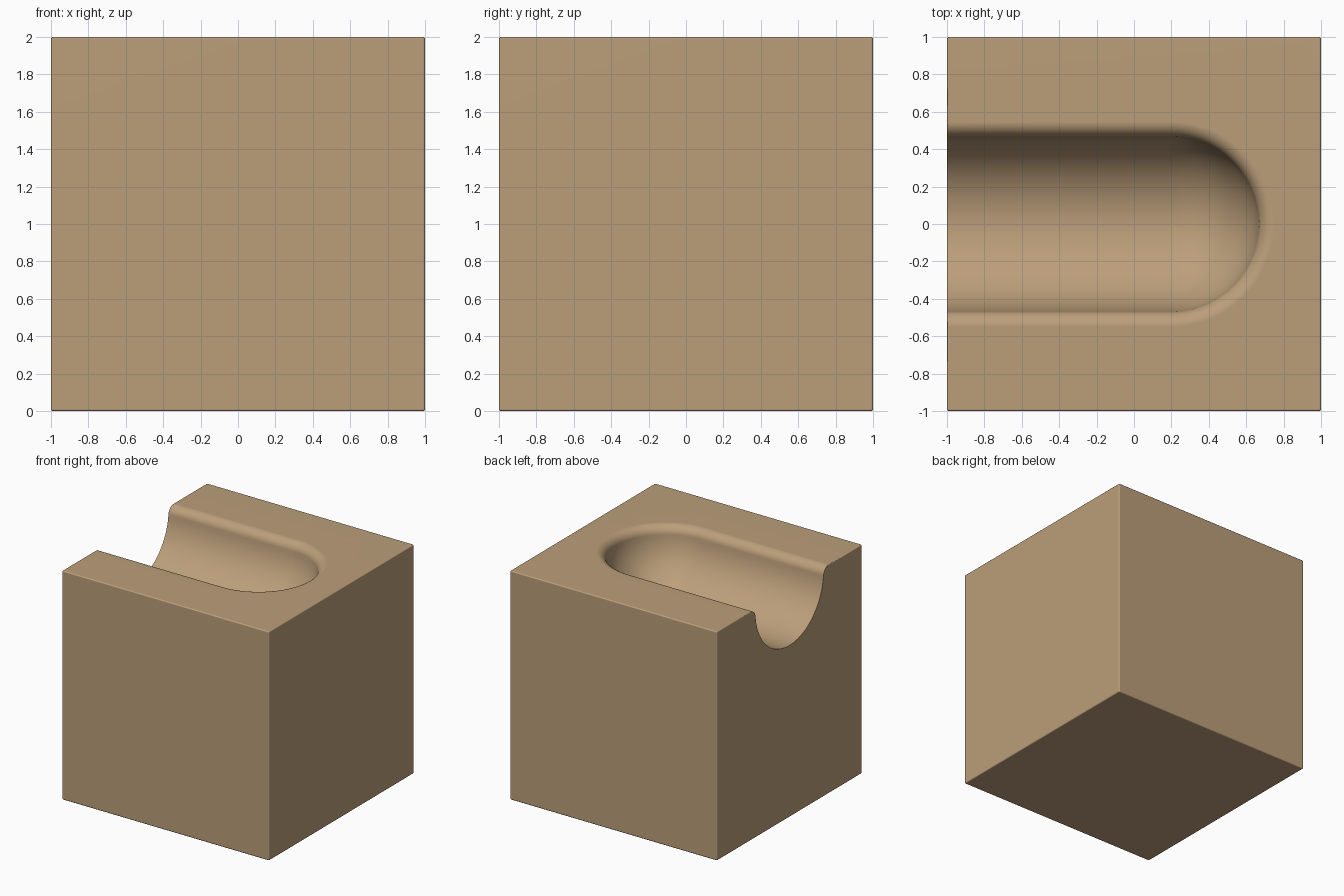
import bpy, bmesh, math

if "Cube" in bpy.data.objects:
    bpy.data.objects.remove(bpy.data.objects["Cube"])

tan = bpy.data.materials.new("warm_tan")
tan.diffuse_color = (0.50, 0.345, 0.195, 1)
tan.use_nodes = True
tan.node_tree.nodes["Principled BSDF"].inputs["Base Color"].default_value = tan.diffuse_color

# Block with finely softened outer edges
bpy.ops.mesh.primitive_cube_add(size=2, location=(0, 0, 1))
block = bpy.context.object
block.name = "block"
block.data.materials.append(tan)
soften = block.modifiers.new("soft_edges", 'BEVEL')
soften.width = 0.01
soften.segments = 3

# Channel half profile (radius, height): round bottom, rolled lip, straight riser
R, F, DROP, TOP = 0.47, 0.08, 0.03, 2.0
lip_x = math.sqrt((R + F) ** 2 - (F - DROP) ** 2)
join = math.atan2(F - DROP, lip_x)            # where bowl meets lip
profile = []
for i in range(25):
    a = -math.pi / 2 + (math.pi / 2 - join) * i / 24
    profile.append((R * math.cos(a), TOP - DROP + R * math.sin(a)))
for i in range(1, 11):
    a = math.pi - join + (math.pi / 2 - math.pi + join) * i / 10
    profile.append((lip_x + F * math.cos(a), TOP - F + F * math.sin(a)))
profile.append((lip_x, TOP + 0.2))

# Sweep the profile along the trough and around its rounded end
END, OPEN, STEPS = 0.2, -1.2, 48
stations = [(OPEN, math.pi / 2)]
stations += [(END, math.pi / 2 - math.pi * i / STEPS) for i in range(STEPS + 1)]
stations += [(OPEN, -math.pi / 2)]
bm = bmesh.new()
cols = [[bm.verts.new((x + r * math.cos(a), r * math.sin(a), z)) for r, z in profile]
        for x, a in stations]
for c, d in zip(cols, cols[1:]):
    for i in range(len(profile) - 1):
        bm.faces.new((c[i], c[i + 1], d[i + 1], d[i]))
bm.faces.new([c[-1] for c in cols])
bm.faces.new(cols[0][::-1] + cols[-1])
bmesh.ops.remove_doubles(bm, verts=bm.verts[:], dist=1e-5)
bmesh.ops.recalc_face_normals(bm, faces=bm.faces[:])
mesh = bpy.data.meshes.new("channel_cutter")
bm.to_mesh(mesh)
bm.free()
mesh.materials.append(tan)
cutter = bpy.data.objects.new("channel_cutter", mesh)
bpy.context.collection.objects.link(cutter)

# Cut the channel, then drop the helper
cut = block.modifiers.new("channel", 'BOOLEAN')
cut.operation = 'DIFFERENCE'
cut.solver = 'EXACT'
cut.object = cutter
bpy.context.view_layer.objects.active = block
for m in ("soft_edges", "channel"):
    bpy.ops.object.modifier_apply(modifier=m)
bpy.data.objects.remove(cutter)

# Smooth shading with crisp cut edges and flat large faces
bpy.ops.object.shade_smooth_by_angle(angle=math.radians(40))
weighted = block.modifiers.new("flat_face_normals", 'WEIGHTED_NORMAL')
weighted.keep_sharp = True
